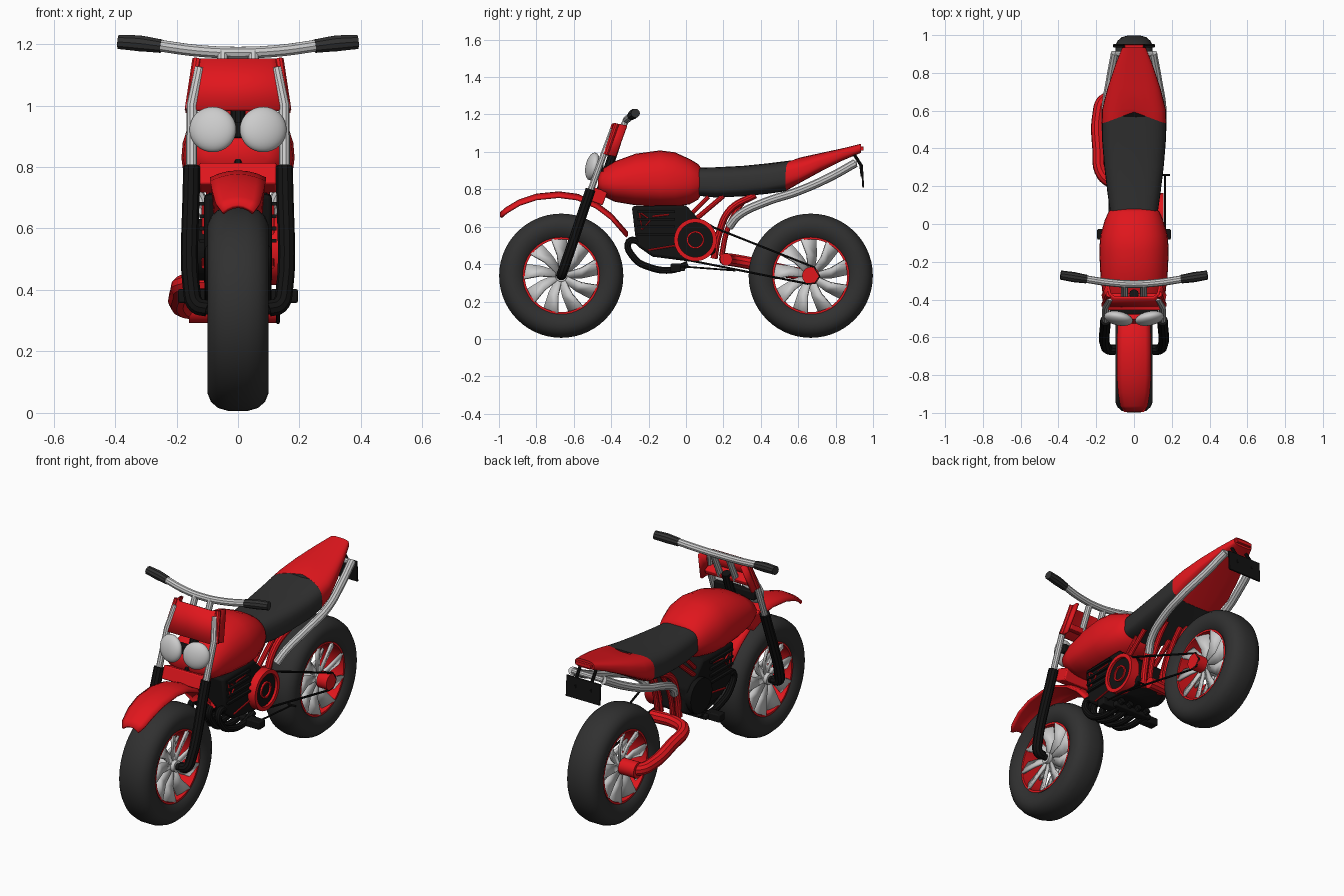
import bpy, bmesh, math
from mathutils import Vector

if "Cube" in bpy.data.objects:
    bpy.data.objects.remove(bpy.data.objects["Cube"])

def material(name, c):
    m = bpy.data.materials.new(name)
    m.diffuse_color = (*c, 1)
    m.use_nodes = True
    m.node_tree.nodes["Principled BSDF"].inputs["Base Color"].default_value = m.diffuse_color
    return m

RED = material("red", (0.75, 0.008, 0.012))
BLACK = material("black", (0.006, 0.006, 0.006))
RUBBER = material("rubber", (0.03, 0.03, 0.03))
GREY = None

def finish(ob, mat, mirror=False, solid=0, bevel=0, angle=35):
    if mat:
        ob.data.materials.append(mat)
    bpy.ops.object.select_all(action='DESELECT')
    bpy.context.view_layer.objects.active = ob
    ob.select_set(True)
    if ob.type == 'CURVE':
        bpy.ops.object.convert(target='MESH')
        ob = bpy.context.object
    bpy.ops.object.shade_smooth_by_angle(angle=math.radians(angle))
    if solid:
        s = ob.modifiers.new("thickness", 'SOLIDIFY')
        s.thickness, s.offset = solid, 0
    if bevel:
        b = ob.modifiers.new("bevel", 'BEVEL')
        b.width, b.segments = bevel, 2
    if mirror:
        ob.modifiers.new("mirror", 'MIRROR')
    return ob

def from_bmesh(name, bm, mat, **kw):
    bmesh.ops.remove_doubles(bm, verts=bm.verts, dist=1e-5)
    bmesh.ops.recalc_face_normals(bm, faces=bm.faces)
    me = bpy.data.meshes.new(name)
    bm.to_mesh(me)
    bm.free()
    ob = bpy.data.objects.new(name, me)
    bpy.context.collection.objects.link(ob)
    return finish(ob, mat, **kw)

def grid(name, rows, mat, loop=False, cap=False, **kw):
    """Skin equal-length rows of points."""
    bm = bmesh.new()
    vs = [[bm.verts.new(p) for p in r] for r in rows]
    n = len(rows[0])
    for a, b in zip(vs, vs[1:]):
        for i in range(n if loop else n - 1):
            j = (i + 1) % n
            bm.faces.new((a[i], a[j], b[j], b[i]))
    if cap:
        bm.faces.new(vs[0])
        bm.faces.new(vs[-1][::-1])
    return from_bmesh(name, bm, mat, **kw)

def lathe(name, profile, y, z, mat, n=48, **kw):
    """Turn (x, radius) points around the x axis."""
    rows = [[(x, y + r * math.cos(t), z + r * math.sin(t))
             for t in (2 * math.pi * i / n for i in range(n))] for x, r in profile]
    return grid(name, rows, mat, loop=True, **kw)

def disc(name, x0, x1, r, y, z, mat, **kw):
    return lathe(name, [(x0, 0), (x0, r), (x1, r), (x1, 0)], y, z, mat, 32, **kw)

def ring(name, x0, x1, r0, r1, y, z, mat, **kw):
    return lathe(name, [(x0, r0), (x0, r1), (x1, r1), (x1, r0), (x0, r0)], y, z, mat, **kw)

def tube(name, pts, r, mat, smooth=True, mirror=False, radii=None):
    cu = bpy.data.curves.new(name, 'CURVE')
    cu.dimensions, cu.bevel_depth, cu.bevel_resolution = '3D', r, 3
    cu.use_fill_caps, cu.resolution_u = True, 6
    if smooth:
        s = cu.splines.new('BEZIER')
        s.bezier_points.add(len(pts) - 1)
        for i, (b, p) in enumerate(zip(s.bezier_points, pts)):
            b.co, b.handle_left_type, b.handle_right_type = p, 'AUTO', 'AUTO'
            b.radius = radii[i] if radii else 1
    else:
        s = cu.splines.new('POLY')
        s.points.add(len(pts) - 1)
        for b, p in zip(s.points, pts):
            b.co = (*p, 1)
    ob = bpy.data.objects.new(name, cu)
    bpy.context.collection.objects.link(ob)
    return finish(ob, mat, mirror=mirror)

def loft(name, secs, mat, e=2.6, shear0=0, shear1=0, n=28):
    """Rounded sections (y, bottom, top, half width, height of widest point)."""
    rows = []
    for k, (y, zb, zt, hw, zm) in enumerate(secs):
        row = []
        sh = shear0 if k == 0 else shear1 if k == len(secs) - 1 else 0
        for i in range(n):
            t = 2 * math.pi * i / n
            c, s = math.cos(t), math.sin(t)
            x = hw * math.copysign(abs(c) ** (2 / e), c)
            u = math.copysign(abs(s) ** (2 / e), s)
            row.append((x, y + sh * max(u, 0) * (1 - abs(x) / hw),
                        zm + u * (zt - zm if u > 0 else zm - zb)))
        rows.append(row)
    return grid(name, rows, mat, loop=True, cap=True, angle=50)

def box(name, c, s, mat, rx=0, bevel=0.006, **kw):
    bm = bmesh.new()
    bmesh.ops.create_cube(bm, size=1)
    for v in bm.verts:
        v.co = Vector((v.co.x * s[0], v.co.y * s[1], v.co.z * s[2]))
    ob = from_bmesh(name, bm, mat, bevel=bevel, **kw)
    ob.location, ob.rotation_euler.x = c, rx
    return ob

# wheels
ZW = 0.338
for tag, y in (("front", -0.667), ("rear", 0.667)):
    half = [(0.07, 0.2), (0.085, 0.215), (0.097, 0.245), (0.099, 0.275), (0.088, 0.302), (0.065, 0.322), (0.03, 0.332)]
    prof = [(-x, r) for x, r in half] + [(x, r) for x, r in half[::-1]]
    lathe(tag + "_tyre", prof + prof[:1], y, ZW, RUBBER, 56)
    ring(tag + "_rim", -0.078, 0.078, 0.195, 0.206, y, ZW, RED)
    bm = bmesh.new()
    for k in range(9):
        for sx in (-1, 1):
            rows = []
            for r, w, x, tw in ((0.025, 0.016, 0.045, 0.004), (0.11, 0.026, 0.045, 0.012), (0.198, 0.04, 0.06, 0.018)):
                t = 2 * math.pi * k / 9 + r * 1.2
                rows.append([bm.verts.new((sx * x + d * tw, y + r * math.cos(t) - d * w * math.sin(t),
                                           ZW + r * math.sin(t) + d * w * math.cos(t))) for d in (-1, 1)])
            for a, b in zip(rows, rows[1:]):
                bm.faces.new((a[0], a[1], b[1], b[0]))
    from_bmesh(tag + "_spokes", bm, GREY, solid=0.014)
    disc(tag + "_hub", -0.075, 0.075, 0.032, y, ZW, GREY)
disc("front_axle", -0.14, 0.14, 0.018, -0.667, ZW, BLACK)
disc("rear_sprocket", 0.07, 0.135, 0.046, 0.667, ZW, RED)
disc("rear_left_hub", -0.16, -0.06, 0.045, 0.667, ZW, RED)

# front fork
tube("fork_lower", [(0.1, -0.667, 0.34), (0.135, -0.663, 0.35), (0.151, -0.645, 0.4), (0.151, -0.51, 0.8)], 0.028, BLACK, mirror=True)
tube("fork_upper", [(0.151, -0.515, 0.78), (0.15, -0.435, 1.0), (0.125, -0.39, 1.12)], 0.018, GREY, smooth=False, mirror=True)
box("lower_clamp", (0, -0.475, 0.765), (0.25, 0.09, 0.075), RED, rx=-0.35)
tube("steering_stem", [(0, -0.47, 0.75), (0, -0.37, 1.05)], 0.025, BLACK, smooth=False)
box("upper_clamp", (0, -0.4, 1.03), (0.28, 0.06, 0.03), RED, rx=-0.35)

# front mudguard
path = [(-0.99, 0.672, 0.05), (-0.96, 0.698, 0.07), (-0.89, 0.74, 0.082), (-0.8, 0.77, 0.088), (-0.68, 0.782, 0.088),
        (-0.58, 0.769, 0.086), (-0.48, 0.725, 0.082), (-0.4, 0.665, 0.078), (-0.315, 0.568, 0.072)]
grid("front_mudguard", [[(w * t / 3, y, z - 0.022 * (t / 3) ** 2) for t in range(-3, 4)] for y, z, w in path],
     RED, solid=0.014, angle=60)

# cowl, side posts and headlights
cowl = [[(-w, y + 0.075, z - 0.01), (-w + 0.01, y + 0.02, z), (-w + 0.035, y, z), (w - 0.035, y, z),
         (w - 0.01, y + 0.02, z), (w, y + 0.075, z - 0.01)] for w, y, z in ((0.165, -0.45, 0.985), (0.138, -0.39, 1.15))]
grid("front_cowl", cowl, RED, solid=0.014)
tube("cowl_post", [(0.158, -0.43, 0.985), (0.133, -0.372, 1.15)], 0.016, RED, smooth=False, mirror=True)
bm = bmesh.new()
bmesh.ops.create_uvsphere(bm, u_segments=28, v_segments=16, radius=1)
for v in bm.verts:
    v.co = Vector((0.082 + 0.076 * v.co.x, -0.5 + 0.036 * v.co.y + 0.012 * v.co.x - 0.012 * v.co.z * -1, 0.922 + 0.074 * v.co.z))
from_bmesh("headlight", bm, GREY, mirror=True)
box("headlight_bracket", (0, -0.46, 0.92), (0.26, 0.04, 0.05), BLACK)

# handlebar
tube("handlebar", [(-0.27, -0.289, 1.197), (-0.13, -0.31, 1.178), (0, -0.318, 1.172), (0.13, -0.31, 1.178), (0.27, -0.289, 1.197)], 0.02, GREY)
tube("grip", [(0.25, -0.292, 1.193), (0.32, -0.281, 1.202), (0.389, -0.27, 1.207)], 0.027, RUBBER, mirror=True, radii=[0.85, 1, 0.9])
tube("handlebar_riser", [(0.05, -0.39, 1.02), (0.05, -0.318, 1.175)], 0.018, GREY, smooth=False, mirror=True)

# tank, seat and tail
loft("fuel_tank", [(-0.47, 0.8, 0.87, 0.1, 0.835), (-0.445, 0.765, 0.91, 0.145, 0.83), (-0.38, 0.733, 0.95, 0.165, 0.83),
                   (-0.27, 0.715, 0.99, 0.178, 0.83), (-0.14, 0.706, 1.008, 0.184, 0.83), (-0.06, 0.706, 0.998, 0.178, 0.83),
                   (0.02, 0.72, 0.962, 0.155, 0.83), (0.065, 0.745, 0.935, 0.135, 0.83), (0.08, 0.77, 0.915, 0.12, 0.83)], RED, e=2.3)
loft("seat", [(0.07, 0.765, 0.915, 0.127, 0.82), (0.16, 0.756, 0.918, 0.14, 0.82), (0.3, 0.762, 0.925, 0.157, 0.83),
              (0.43, 0.775, 0.938, 0.168, 0.84), (0.535, 0.79, 0.957, 0.17, 0.86)], RUBBER, e=3.2, shear1=0.06)
loft("tail", [(0.533, 0.79, 0.957, 0.171, 0.86), (0.61, 0.835, 0.97, 0.168, 0.88), (0.72, 0.895, 0.994, 0.14, 0.93),
              (0.84, 0.955, 1.02, 0.1, 0.98), (0.935, 0.995, 1.043, 0.062, 1.015)], RED, e=3.2, shear0=0.06)
box("tail_light", (0, 0.94, 1.018), (0.1, 0.02, 0.022), RED, bevel=0.003)

# grey exhaust and tail rails
tube("side_pipe", [(0.085, 0.23, 0.6), (0.11, 0.28, 0.66), (0.14, 0.42, 0.73), (0.15, 0.6, 0.79), (0.125, 0.77, 0.865), (0.1, 0.905, 0.94)],
     0.023, GREY, mirror=True)
tube("rear_cross_rail", [(-0.1, 0.9, 0.938), (0.1, 0.9, 0.938)], 0.016, GREY, smooth=False)
box("number_plate", (0, 0.944, 0.87), (0.22, 0.01, 0.12), BLACK, rx=0.06, bevel=0.002)
tube("plate_bracket", [(0.05, 0.9, 0.985), (0.05, 0.935, 0.93), (0.05, 0.942, 0.87)], 0.009, BLACK, smooth=False, mirror=True)

# engine
outline = [(-0.29, 0.71), (0.0, 0.715), (0.06, 0.65), (0.14, 0.6), (0.16, 0.46), (0.05, 0.41), (-0.18, 0.44), (-0.265, 0.5)]
grid("engine", [[(x, y, z) for y, z in outline] for x in (-0.11, 0.11)], BLACK, loop=True, cap=True, bevel=0.015)
for k in range(4):
    box("cooling_fin", (0, -0.16, 0.56 + 0.04 * k), (0.25, 0.2, 0.012), BLACK, bevel=0)
disc("engine_cover", -0.135, 0.14, 0.1, 0.05, 0.53, BLACK)
ring("clutch_outer_ring", 0.1, 0.155, 0.092, 0.114, 0.05, 0.53, RED)
ring("clutch_inner_ring", 0.135, 0.15, 0.038, 0.047, 0.05, 0.53, RED)
for pts in ([(-0.25, 0.68), (-0.19, 0.635), (-0.235, 0.585), (-0.25, 0.68)], [(-0.18, 0.655), (-0.09, 0.665)], [(-0.05, 0.5), (-0.2, 0.475)]):
    tube("engine_trim", [(0.113, y, z) for y, z in pts], 0.005, RED, smooth=False, mirror=True)
for x in (0.03, 0.09):
    tube("under_pipe", [(x, -0.24, 0.52), (x, -0.305, 0.52), (x, -0.275, 0.43), (x, -0.2, 0.385), (x, -0.08, 0.368), (x, 0.01, 0.4)],
         0.019, BLACK, mirror=True)
box("skid_cross_bar", (0, -0.03, 0.378), (0.25, 0.05, 0.03), BLACK)
box("foot_peg", (0.15, -0.055, 0.38), (0.09, 0.055, 0.045), BLACK, mirror=False)
box("foot_peg_left", (-0.15, -0.055, 0.38), (0.09, 0.055, 0.045), BLACK)
tube("brake_lever", [(0.165, -0.03, 0.388), (0.165, 0.26, 0.366)], 0.005, BLACK, smooth=False)
tube("lever_tip", [(0.14, 0.26, 0.366), (0.19, 0.26, 0.366)], 0.006, BLACK, smooth=False)

# red frame
tube("frame_rear_tube", [(0.06, 0.15, 0.43), (0.065, 0.175, 0.56), (0.075, 0.235, 0.69), (0.085, 0.37, 0.77)], 0.019, RED, mirror=True)
tube("frame_second_tube", [(0.05, 0.19, 0.44), (0.05, 0.22, 0.58), (0.05, 0.28, 0.7), (0.05, 0.34, 0.77)], 0.015, RED, mirror=True)
tube("frame_brace", [(0.09, 0.04, 0.63), (0.09, 0.2, 0.765)], 0.014, RED, smooth=False, mirror=True)
tube("frame_brace_front", [(0.08, -0.02, 0.62), (0.08, 0.12, 0.76)], 0.012, RED, smooth=False, mirror=True)

# single sided swingarm and chain
tube("swingarm", [(0.07, 0.215, 0.425), (-0.1, 0.22, 0.425), (-0.165, 0.26, 0.42), (-0.187, 0.4, 0.393), (-0.187, 0.58, 0.352), (-0.16, 0.655, 0.34), (-0.09, 0.667, 0.338)],
     0.034, RED)
tube("chain", [(0.13, 0.1, 0.625), (0.13, 0.15, 0.595), (0.13, 0.685, 0.383), (0.13, 0.713, 0.335), (0.13, 0.69, 0.3),
               (0.13, 0.65, 0.295), (0.13, 0.02, 0.42)], 0.006, BLACK, smooth=False)
